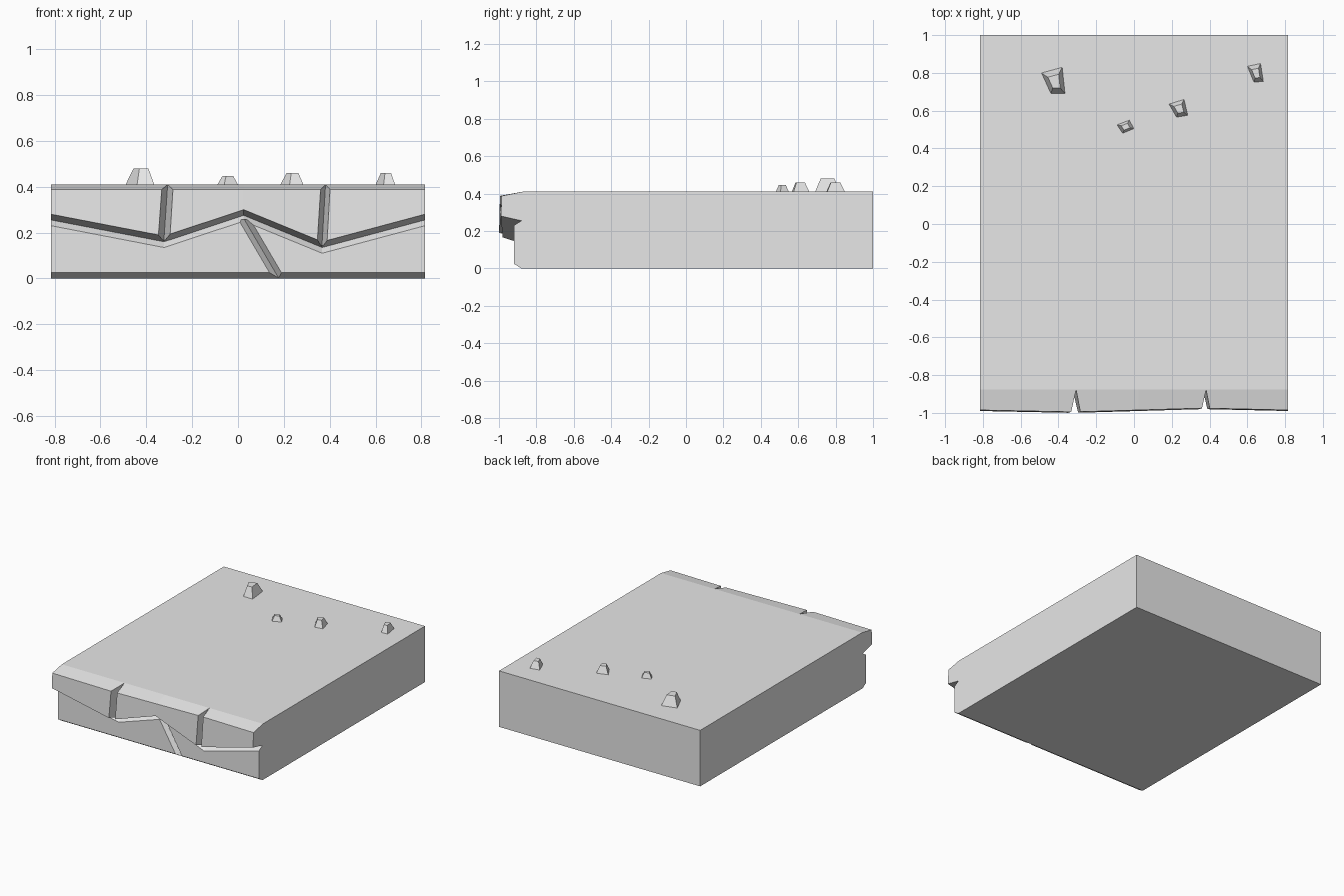
import bpy, bmesh
from mathutils import Vector

if "Cube" in bpy.data.objects:
    bpy.data.objects.remove(bpy.data.objects["Cube"])

stone = bpy.data.materials.new("stone_grey")
stone.diffuse_color = (0.8, 0.8, 0.8, 1)
stone.use_nodes = True
stone.node_tree.nodes["Principled BSDF"].inputs["Base Color"].default_value = stone.diffuse_color


def make_object(name, bm):
    bmesh.ops.recalc_face_normals(bm, faces=bm.faces)
    mesh = bpy.data.meshes.new(name)
    bm.to_mesh(mesh)
    bm.free()
    mesh.materials.append(stone)
    obj = bpy.data.objects.new(name, mesh)
    bpy.context.collection.objects.link(obj)
    return obj


def loft(name, rings):
    """Skin a row of matching closed sections and cap both ends."""
    bm = bmesh.new()
    rows = [[bm.verts.new(p) for p in ring] for ring in rings]
    n = len(rows[0])
    for a, b in zip(rows, rows[1:]):
        for i in range(n):
            j = (i + 1) % n
            bm.faces.new((a[i], a[j], b[j], b[i]))
    bm.faces.new(rows[0])
    bm.faces.new(rows[-1])
    return make_object(name, bm)


# Slab: side section swept across x, with a zigzag crack along the front
stations = [  # x, crack height, front face y
    (-0.815, 0.255, -0.985), (-0.322, 0.16, -0.995), (0.025, 0.275, -0.985),
    (0.367, 0.135, -0.975), (0.815, 0.255, -0.985)]
slab = loft("cliff_slab", [
    [(x, y, z) for y, z in (
        (1, 0), (1, 0.41), (-0.875, 0.41), (front, 0.388),
        (front - 0.005, crack + 0.025), (-0.88, crack),
        (-0.92, crack - 0.025), (-0.92, 0.025), (-0.88, 0))]
    for x, crack, front in stations])


def cut_notch(name, bottom, top, half, outer_y):
    """Cut a V notch between two (x, y, z) points of its inner edge."""
    def ring(p):
        x, y, z = p
        return [(x, y, z), (x - half, outer_y, z), (x + half, outer_y, z)]
    cutter = loft(name, [ring(bottom), ring(top)])
    cutter.hide_render = True
    cutter.hide_viewport = True
    mod = slab.modifiers.new(name, 'BOOLEAN')
    mod.operation = 'DIFFERENCE'
    mod.solver = 'EXACT'
    mod.object = cutter


# Vertical notches in the upper ledge and a slanted one in the lower wall
cut_notch("left_notch_cutter", (-0.323, -0.883, 0.168), (-0.304, -0.876, 0.45), 0.032, -1.03)
cut_notch("right_notch_cutter", (0.366, -0.883, 0.143), (0.384, -0.876, 0.45), 0.032, -1.03)
cut_notch("lower_notch_cutter", (0.19, -0.884, -0.02), (0.027, -0.884, 0.258), 0.055, -0.96)

# Pebbles: four-sided tapered stones standing on the top
pebbles = [  # base corners, top height
    ([(-0.49, 0.80), (-0.38, 0.83), (-0.365, 0.69), (-0.44, 0.69)], 0.48),
    ([(-0.09, 0.525), (-0.025, 0.55), (0.0, 0.505), (-0.06, 0.48)], 0.447),
    ([(0.185, 0.635), (0.265, 0.66), (0.285, 0.575), (0.225, 0.565)], 0.46),
    ([(0.60, 0.835), (0.67, 0.85), (0.685, 0.755), (0.635, 0.75)], 0.46)]
for i, (base, height) in enumerate(pebbles, 1):
    pts = [Vector(p) for p in base]
    mid = sum(pts, Vector((0, 0))) / 4
    loft(f"pebble_{i}", [
        [(p.x, p.y, 0.409) for p in pts],
        [(*mid.lerp(p, 0.52), height) for p in pts]])
